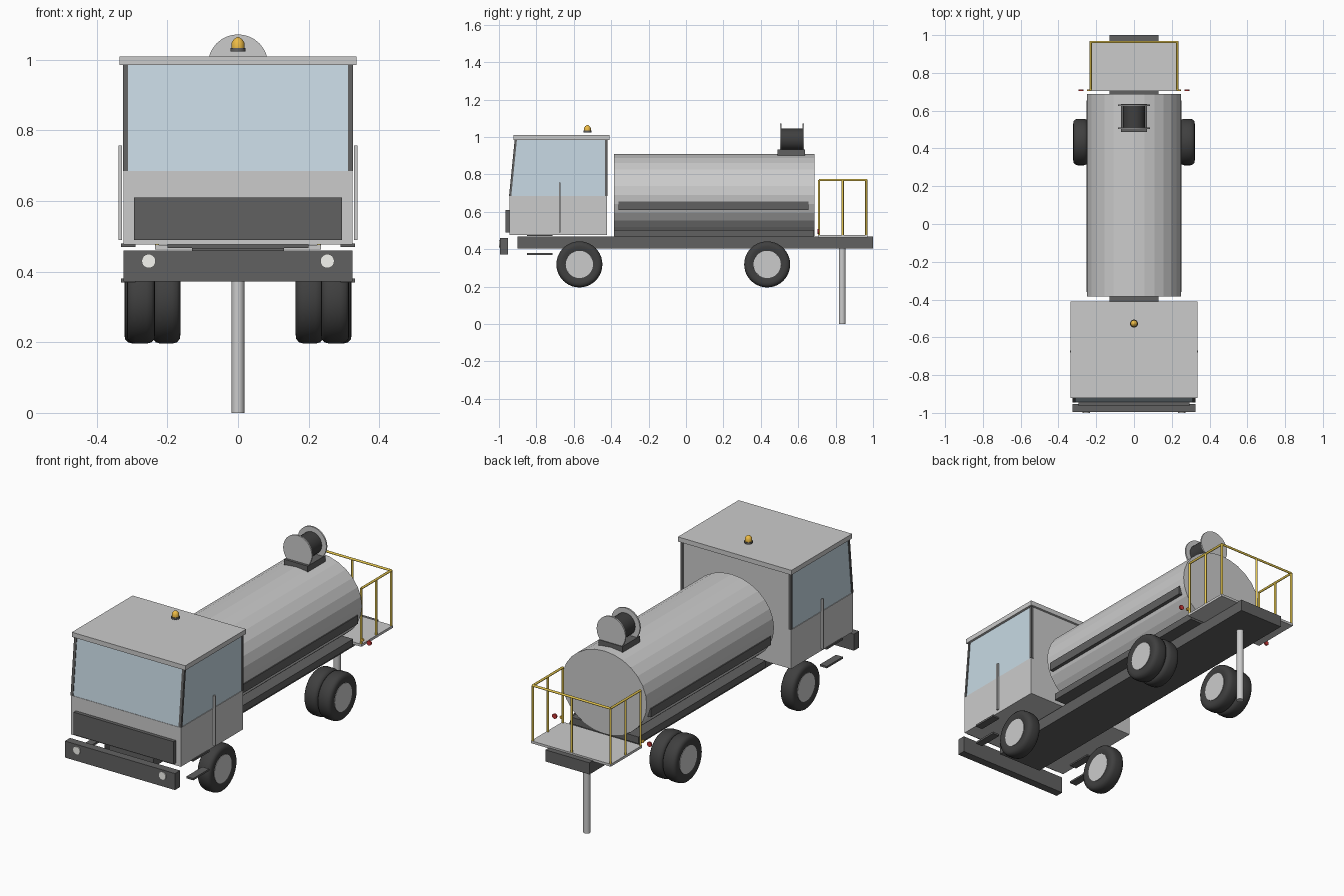
import bpy, bmesh, math
from mathutils import Matrix, Vector

if "Cube" in bpy.data.objects:
    bpy.data.objects.remove(bpy.data.objects["Cube"])


def material(name, r, g, b):
    m = bpy.data.materials.new(name)
    m.diffuse_color = (r, g, b, 1)
    m.use_nodes = True
    m.node_tree.nodes["Principled BSDF"].inputs["Base Color"].default_value = m.diffuse_color
    return m


DARK = material("dark_grey", 0.12, 0.12, 0.12)
RUBBER = material("rubber", 0.05, 0.05, 0.05)
GLASS = material("glass", 0.58, 0.70, 0.78)
YELLOW = material("yellow", 0.80, 0.58, 0.08)
AMBER = material("amber", 0.85, 0.50, 0.06)
RED = material("red", 0.60, 0.04, 0.04)
WHITE = material("lamp_white", 0.92, 0.92, 0.88)


def finish(name, bm, mat=None, smooth=False):
    bmesh.ops.recalc_face_normals(bm, faces=bm.faces[:])
    me = bpy.data.meshes.new(name)
    bm.to_mesh(me)
    bm.free()
    ob = bpy.data.objects.new(name, me)
    bpy.context.collection.objects.link(ob)
    if mat:
        me.materials.append(mat)
    if smooth:
        bpy.ops.object.select_all(action='DESELECT')
        ob.select_set(True)
        bpy.context.view_layer.objects.active = ob
        bpy.ops.object.shade_smooth_by_angle(angle=math.radians(40))
    return ob


def prism(name, x0, x1, profile, mat=None):
    """Side profile of (y, z) points extruded from x0 to x1."""
    bm = bmesh.new()
    face = bm.faces.new([bm.verts.new((x0, y, z)) for y, z in profile])
    ext = bmesh.ops.extrude_face_region(bm, geom=[face])
    moved = [v for v in ext["geom"] if isinstance(v, bmesh.types.BMVert)]
    bmesh.ops.translate(bm, verts=moved, vec=(x1 - x0, 0, 0))
    return finish(name, bm, mat)


def box(name, x0, x1, y0, y1, z0, z1, mat=None):
    return prism(name, x0, x1, [(y0, z0), (y1, z0), (y1, z1), (y0, z1)], mat)


def rod(name, a, b, r, mat=None, n=24, smooth=True, squash=1.0):
    """Cylinder from a to b; squash scales its height for oval sections."""
    a, b = Vector(a), Vector(b)
    d = b - a
    bm = bmesh.new()
    bmesh.ops.create_cone(bm, cap_ends=True, segments=n, radius1=r, radius2=r, depth=d.length)
    mid = (a + b) / 2
    m = Matrix.Translation(mid) @ Matrix.Diagonal((1, 1, squash, 1)) \
        @ Vector((0, 0, 1)).rotation_difference(d).to_matrix().to_4x4()
    bmesh.ops.transform(bm, matrix=m, verts=bm.verts[:])
    return finish(name, bm, mat, smooth)


def lathe(name, profile, center, axis, mat=None, n=40):
    """Revolve (radius, offset) points about the X or Z axis."""
    bm = bmesh.new()
    rings = []
    for k in range(n):
        t = 2 * math.pi * k / n
        c, s = math.cos(t), math.sin(t)
        rings.append([bm.verts.new((h, r * c, r * s) if axis == 'X' else (r * c, r * s, h))
                      for r, h in profile])
    for k in range(n):
        p, q = rings[k], rings[(k + 1) % n]
        for i in range(len(profile) - 1):
            bm.faces.new((p[i], p[i + 1], q[i + 1], q[i]))
    bmesh.ops.remove_doubles(bm, verts=bm.verts[:], dist=1e-5)
    bmesh.ops.translate(bm, verts=bm.verts[:], vec=center)
    return finish(name, bm, mat, True)


# Chassis, tank saddle and bumper
box("chassis", -0.13, 0.13, -0.90, 1.00, 0.405, 0.467, DARK)
box("tank_saddle", -0.20, 0.20, -0.385, 0.685, 0.467, 0.503, DARK)
box("bumper", -0.325, 0.325, -0.995, -0.952, 0.372, 0.46, DARK)

# Cab: lower body, glazed upper part, back wall, roof and grille
box("cab_body", -0.325, 0.325, -0.945, -0.422, 0.477, 0.685)
prism("cab_glass", -0.322, 0.322,
      [(-0.943, 0.685), (-0.432, 0.685), (-0.432, 0.985), (-0.913, 0.985)], GLASS)
box("cab_back_wall", -0.312, 0.312, -0.432, -0.422, 0.685, 0.985)
box("cab_roof", -0.335, 0.335, -0.922, -0.41, 0.985, 1.01)
box("grille", -0.295, 0.295, -0.964, -0.945, 0.49, 0.61, DARK)

# Paired cab parts and lamps
for s, side in ((-1, "left"), (1, "right")):
    prism(side + "_front_pillar", s * 0.311, s * 0.326,
          [(-0.946, 0.685), (-0.934, 0.685), (-0.904, 0.985), (-0.916, 0.985)], DARK)
    box(side + "_rear_pillar", s * 0.311, s * 0.326, -0.432, -0.42, 0.685, 0.985, DARK)
    box(side + "_door_bar", s * 0.329, s * 0.339, -0.68, -0.67, 0.49, 0.757)
    for i, z in enumerate((0.37, 0.47)):
        box(f"{side}_step_{i}", s * 0.29, s * 0.331, -0.85, -0.715, z, z + 0.01, DARK)
    rod(side + "_headlight", (s * 0.253, -0.99, 0.43), (s * 0.253, -1.0, 0.43), 0.02, WHITE)
    rod(side + "_tail_light", (s * 0.28, 0.703, 0.495), (s * 0.28, 0.711, 0.495), 0.013, RED)
    rod(side + "_marker_light", (s * 0.24, 0.703, 0.50), (s * 0.24, 0.711, 0.50), 0.008, AMBER)

# Beacon above the roof
rod("beacon_base", (0, -0.527, 1.024), (0, -0.527, 1.034), 0.021, DARK)
lathe("beacon_dome", [(0, 1.034), (0.018, 1.034), (0.018, 1.049), (0.012, 1.058),
                      (0.005, 1.063), (0, 1.065)], (0, -0.527, 0), 'Z', AMBER, 20)

# Oval tank with dark side strips
rod("tank", (0, -0.385, 0.69), (0, 0.688, 0.69), 0.25, None, 28, False, 0.88)
for s, side in ((-1, "left"), (1, "right")):
    box(side + "_tank_strip", s * 0.232, s * 0.251, -0.36, 0.655, 0.61, 0.655, DARK)

# Hose reel on top of the tank
box("reel_base", -0.07, 0.07, 0.488, 0.636, 0.90, 0.932, DARK)
rod("reel_drum", (0, 0.508, 0.987), (0, 0.626, 0.987), 0.058, RUBBER, 28)
for i, y in enumerate((0.502, 0.624)):
    rod(f"reel_flange_{i}", (0, y, 0.987), (0, y + 0.008, 0.987), 0.085, None, 32)

# Rear platform, guard rail and support pole
box("platform", -0.235, 0.235, 0.705, 0.97, 0.463, 0.476)
RX, YF, YB, RZ = 0.229, 0.711, 0.964, 0.77
posts = [(s * RX, y) for s in (-1, 1) for y in (YF, (YF + YB) / 2, YB)] + [(0, YB)]
for i, (x, y) in enumerate(posts):
    rod(f"rail_post_{i}", (x, y, 0.474), (x, y, RZ), 0.006, YELLOW, 10)
corners = [(-RX, YF, RZ), (-RX, YB, RZ), (RX, YB, RZ), (RX, YF, RZ)]
for i in range(3):
    rod(f"top_rail_{i}", corners[i], corners[i + 1], 0.006, YELLOW, 10)
rod("support_pole", (0, 0.835, 0), (0, 0.835, 0.41), 0.018, None, 20)

# Wheels: single at the front, double at the rear
R, W, HUB = 0.123, 0.04, 0.073
tyre = [(HUB, -W * 0.85), (0.095, -W), (0.110, -W * 0.95), (0.119, -W * 0.75), (R, -W * 0.4),
        (R, W * 0.4), (0.119, W * 0.75), (0.110, W * 0.95), (0.095, W), (HUB, W * 0.85),
        (HUB, -W * 0.85)]
for s, side in ((-1, "left"), (1, "right")):
    for name, x, y in (("front", 0.275, -0.57), ("rear_outer", 0.282, 0.434),
                       ("rear_inner", 0.203, 0.434)):
        lathe(f"{side}_{name}_tyre", tyre, (s * x, y, 0.319), 'X', RUBBER)
        rod(f"{side}_{name}_hub", (s * x - W * 0.9, y, 0.319), (s * x + W * 0.9, y, 0.319),
            HUB, None, 32)
